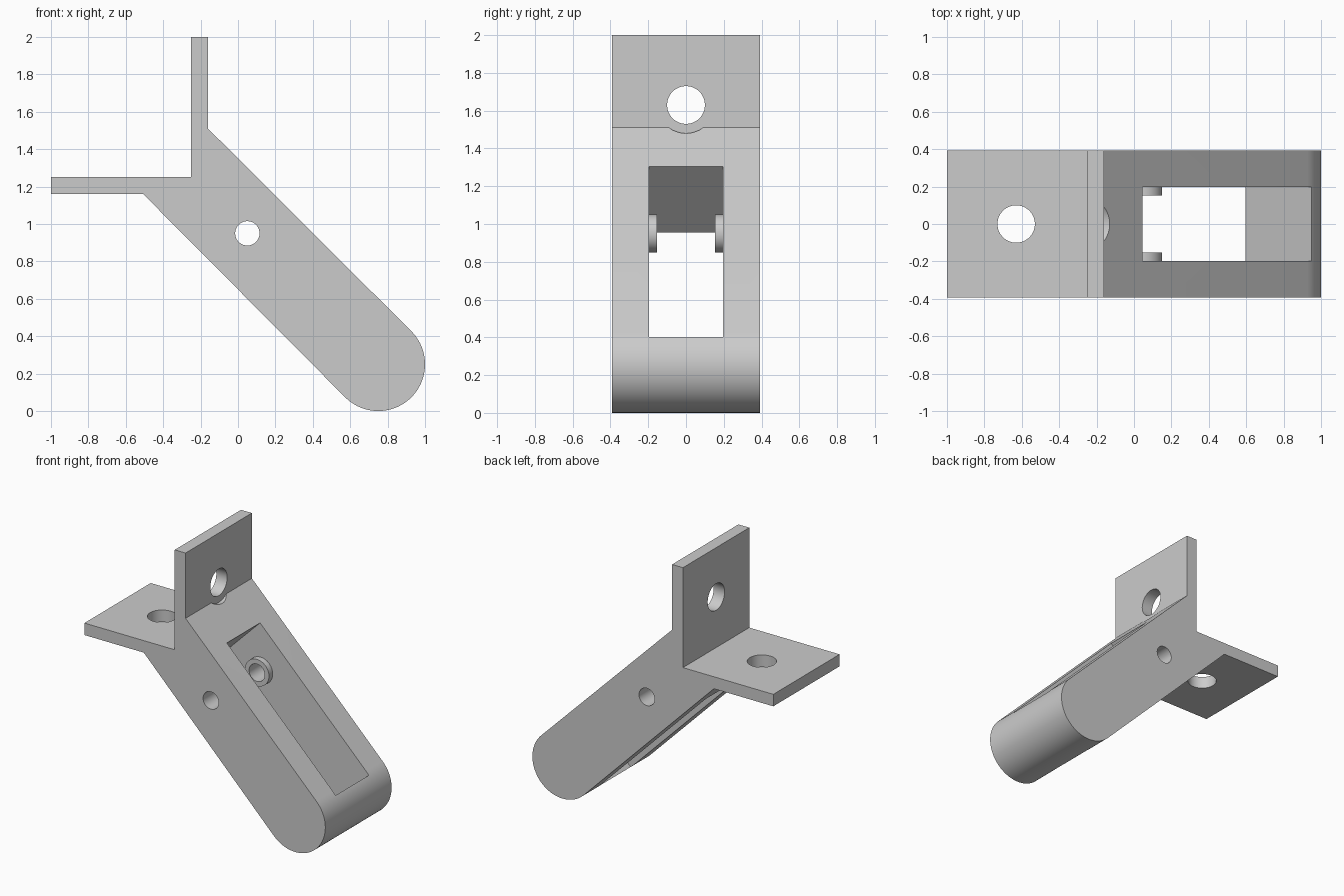
import bpy, bmesh
from math import sin, cos, pi, radians
from mathutils import Matrix, Vector

cube = bpy.data.objects.get("Cube")
if cube:
    bpy.data.objects.remove(cube)

HALF = 0.393            # half width of the bracket
ARC = Vector((0.75, 0, 0.25))
R = 0.25                # rounded arm end
PIVOT = (0.05, 0, 0.95)

grey = bpy.data.materials.new("plain grey")
grey.use_nodes = True
grey.diffuse_color = (0.6, 0.6, 0.6, 1)
grey.node_tree.nodes["Principled BSDF"].inputs["Base Color"].default_value = (0.6, 0.6, 0.6, 1)


def add_object(name, bm):
    bmesh.ops.recalc_face_normals(bm, faces=bm.faces)
    mesh = bpy.data.meshes.new(name)
    bm.to_mesh(mesh)
    bm.free()
    mesh.materials.append(grey)
    obj = bpy.data.objects.new(name, mesh)
    bpy.context.collection.objects.link(obj)
    return obj


def prism(name, outline, half):
    """Extrude an x-z outline across the width."""
    bm = bmesh.new()
    face = bm.faces.new([bm.verts.new((x, -half, z)) for x, z in outline])
    out = bmesh.ops.extrude_face_region(bm, geom=[face])
    verts = [v for v in out["geom"] if isinstance(v, bmesh.types.BMVert)]
    bmesh.ops.translate(bm, verts=verts, vec=(0, 2 * half, 0))
    return add_object(name, bm)


def cylinder(name, centre, radius, length, axis):
    bm = bmesh.new()
    turn = {"x": Matrix.Rotation(pi / 2, 4, "Y"),
            "y": Matrix.Rotation(pi / 2, 4, "X"),
            "z": Matrix.Identity(4)}[axis]
    bmesh.ops.create_cone(bm, cap_ends=True, segments=64, radius1=radius, radius2=radius,
                          depth=length, matrix=Matrix.Translation(centre) @ turn)
    return add_object(name, bm)


def combine(target, tool, operation):
    mod = target.modifiers.new(tool.name, "BOOLEAN")
    mod.operation, mod.solver, mod.object = operation, "EXACT", tool
    bpy.context.view_layer.objects.active = target
    bpy.ops.object.modifier_apply(modifier=mod.name)
    bpy.data.objects.remove(tool)


# Two plates and the sloping arm with its round end, as one outline
steps = 40
arc = [(ARC.x + R * cos(a), ARC.z + R * sin(a))
       for a in (radians(45 - 180 * i / steps) for i in range(steps + 1))]
plates = [(-0.507, 1.16), (-1, 1.16), (-1, 1.25), (-0.25, 1.25),
          (-0.25, 2), (-0.16, 2), (-0.16, 1.51)]
bracket = prism("bracket", plates + arc, HALF)

# Rectangular slot running square through the arm
along, across = Vector((1, -1)).normalized(), Vector((1, 1)).normalized()
top, bottom = Vector((0.045, 1.305)), Vector((0.945, 0.4))
slot = [top + across * 0.2, bottom + across * 0.2, bottom - across * 0.8, top - across * 0.8]
combine(bracket, prism("slot_cutter", slot, 0.197), "DIFFERENCE")

# Raised rings on the inner slot walls
for side in (-1, 1):
    centre = (PIVOT[0], side * 0.203, PIVOT[2])
    combine(bracket, cylinder("boss", centre, 0.1, 0.1, "y"), "UNION")

# Pivot hole, screw holes and shallow clearance for the screw heads
cuts = [("pivot_hole", PIVOT, 0.065, 2, "y"),
        ("upright_hole", (-0.2, 0, 1.63), 0.1, 0.3, "x"),
        ("flat_hole", (-0.63, 0, 1.2), 0.1, 0.3, "z"),
        ("upright_clearance", (-0.01, 0, 1.63), 0.15, 0.3, "x"),
        ("flat_clearance", (-0.63, 0, 1.01), 0.15, 0.3, "z")]
for cut in cuts:
    combine(bracket, cylinder(*cut), "DIFFERENCE")

# Smooth round faces, crisp edges
bpy.ops.object.select_all(action="DESELECT")
bracket.select_set(True)
bpy.context.view_layer.objects.active = bracket
bpy.ops.object.shade_smooth_by_angle(angle=radians(30))
